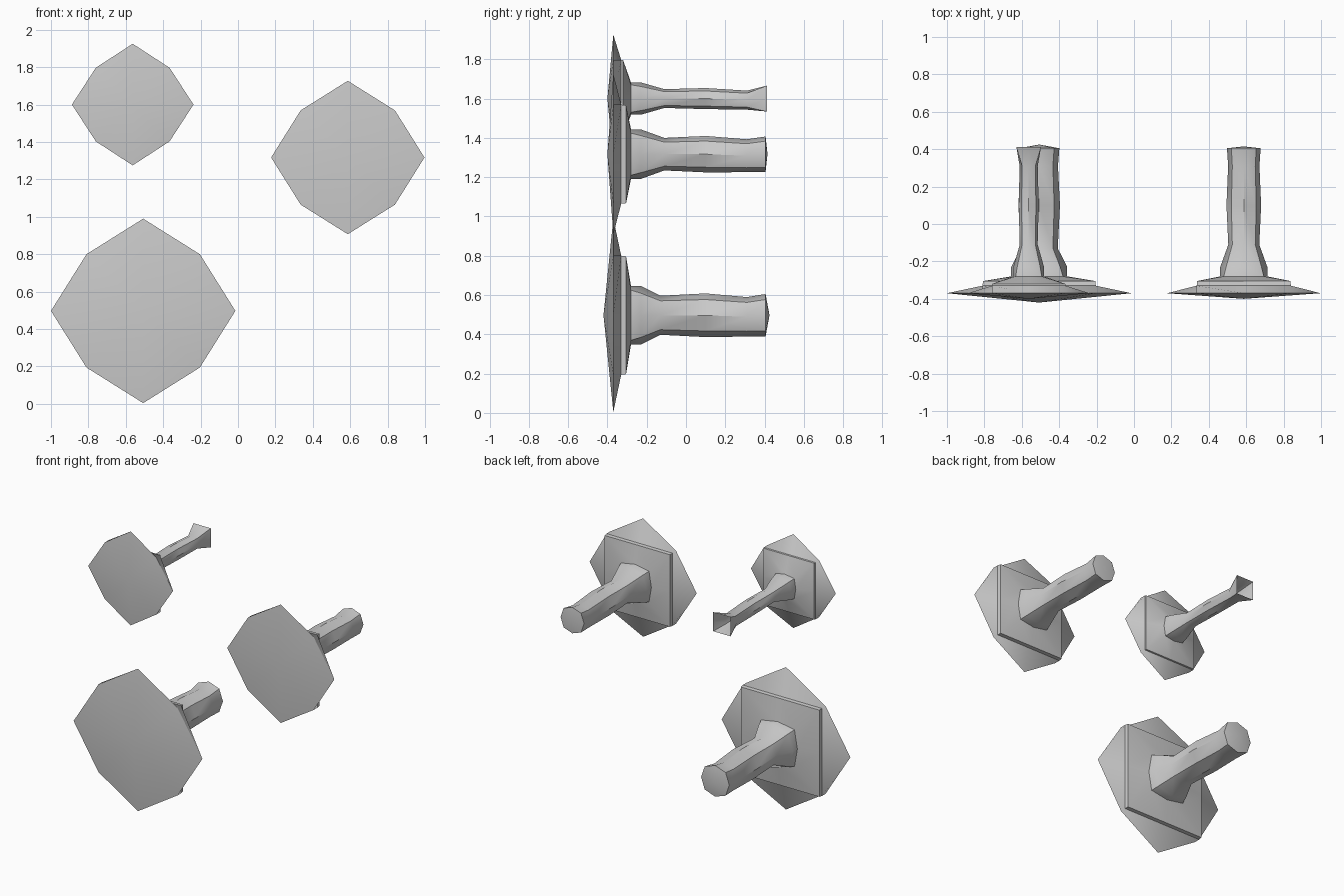
import bpy, bmesh, math

if "Cube" in bpy.data.objects:
    bpy.data.objects.remove(bpy.data.objects["Cube"])


def ring(bm, cx, cz, y, axis, diag, dz=0.0):
    """Eight points: 'axis' is the reach along x/z, 'diag' the x/z offset of the corners."""
    pts = []
    for i in range(8):
        a = i * math.pi / 4
        r = axis if i % 2 == 0 else diag * math.sqrt(2)
        pts.append(bm.verts.new((cx + r * math.cos(a), y, cz + dz + r * math.sin(a))))
    return pts


def cap(bm, loop, cx, cz, y):
    c = bm.verts.new((cx, y, cz))
    for i in range(8):
        bm.faces.new((loop[i], loop[(i + 1) % 8], c))


def wall_knob(name, cx, cz, front, profile, tip):
    bm = bmesh.new()
    loops = [ring(bm, cx, cz, *p) for p in profile]
    for a, b in zip(loops, loops[1:]):
        for i in range(8):
            j = (i + 1) % 8
            bm.faces.new((a[i], a[j], b[j], b[i]))
    cap(bm, loops[0], cx, cz, front)
    if tip is not None:
        cap(bm, loops[-1], cx, cz, tip)
    bmesh.ops.recalc_face_normals(bm, faces=bm.faces[:])
    mesh = bpy.data.meshes.new(name)
    bm.to_mesh(mesh)
    bm.free()
    ob = bpy.data.objects.new(name, mesh)
    bpy.context.collection.objects.link(ob)
    bpy.ops.object.select_all(action='DESELECT')
    bpy.context.view_layer.objects.active = ob
    ob.select_set(True)
    bpy.ops.object.shade_smooth_by_angle(angle=math.radians(40))


def profile(rim, corner, collar, stem, back, neck):
    """Rim, raised square back plate, collar, then the wavy stem."""
    return [
        (-0.37, rim, corner),
        (-0.33, corner, corner),
        (back, corner * 0.99, corner * 0.99),
        (-0.28, collar, collar * 0.85),
        (-0.23, collar, collar * 0.75),
        (neck, stem * 0.92, stem * 0.68),
        (0.10, stem * 1.03, stem * 0.74),
        (0.31, stem * 0.93, stem * 0.68, -0.008),
        (0.405, stem, stem * 0.74),
    ]


# Large and medium knobs with closed stems
wall_knob("large_wall_knob", -0.507, 0.497, -0.42,
          profile(0.493, 0.303, 0.15, 0.108, -0.305, -0.13), 0.425)
wall_knob("medium_wall_knob", 0.587, 1.317, -0.40,
          profile(0.41, 0.252, 0.126, 0.09, -0.305, -0.11), 0.415)

# Small knob: thin stem flaring to an open square end
small = profile(0.325, 0.197, 0.082, 0.052, -0.32, -0.11)
small[-1] = (0.412, 0.066, 0.066)
wall_knob("small_wall_knob", -0.563, 1.60, -0.40, small, None)
